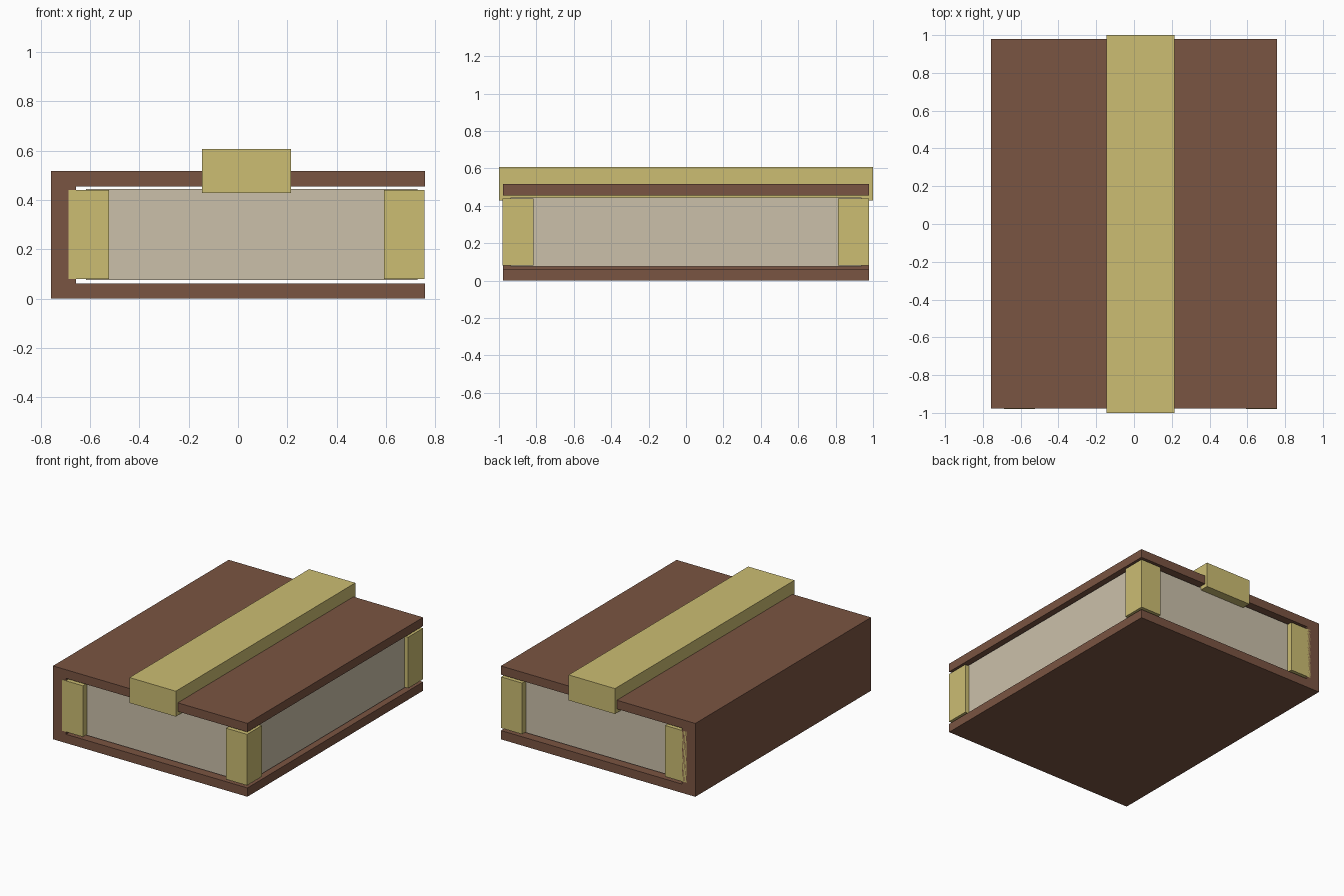
import bpy
import bmesh

if "Cube" in bpy.data.objects:
    bpy.data.objects.remove(bpy.data.objects["Cube"])


def material(name, rgb):
    m = bpy.data.materials.new(name)
    m.diffuse_color = (*rgb, 1.0)
    m.use_nodes = True
    m.node_tree.nodes["Principled BSDF"].inputs["Base Color"].default_value = m.diffuse_color
    return m


leather = material("brown_leather", (0.195, 0.089, 0.054))
brass = material("pale_gold", (0.604, 0.509, 0.171))
paper = material("paper", (0.597, 0.527, 0.402))


def extrude_profile(name, points, y0, y1, mat):
    """Extrude a closed x-z profile along y."""
    bm = bmesh.new()
    face = bm.faces.new([bm.verts.new((x, y0, z)) for x, z in points])
    out = bmesh.ops.extrude_face_region(bm, geom=[face])
    moved = [v for v in out["geom"] if isinstance(v, bmesh.types.BMVert)]
    bmesh.ops.translate(bm, verts=moved, vec=(0, y1 - y0, 0))
    bmesh.ops.recalc_face_normals(bm, faces=bm.faces)
    mesh = bpy.data.meshes.new(name)
    bm.to_mesh(mesh)
    bm.free()
    mesh.materials.append(mat)
    obj = bpy.data.objects.new(name, mesh)
    bpy.context.collection.objects.link(obj)
    return obj


def box(name, x0, x1, y0, y1, z0, z1, mat):
    return extrude_profile(name, [(x0, z0), (x1, z0), (x1, z1), (x0, z1)], y0, y1, mat)


# Cover: C-shaped section with the spine on the left
extrude_profile("book_cover", [
    (-0.758, 0.0), (0.758, 0.0), (0.758, 0.062), (-0.656, 0.062),
    (-0.656, 0.456), (0.758, 0.456), (0.758, 0.517), (-0.758, 0.517),
], -0.978, 0.979, leather)

# Page block, set back inside the cover
box("page_block", -0.617, 0.727, -0.937, 0.937, 0.075, 0.445, paper)

# Four corner blocks
for side, x0, x1 in (("left", -0.688, -0.523), ("right", 0.593, 0.757)):
    for end, y0, y1 in (("front", -0.98, -0.815), ("back", 0.814, 0.979)):
        box(f"{end}_{side}_corner", x0, x1, y0, y1, 0.08, 0.44, brass)

# Raised strap across the top cover
box("top_strap", -0.146, 0.215, -1.0, 1.0, 0.428, 0.607, brass)
